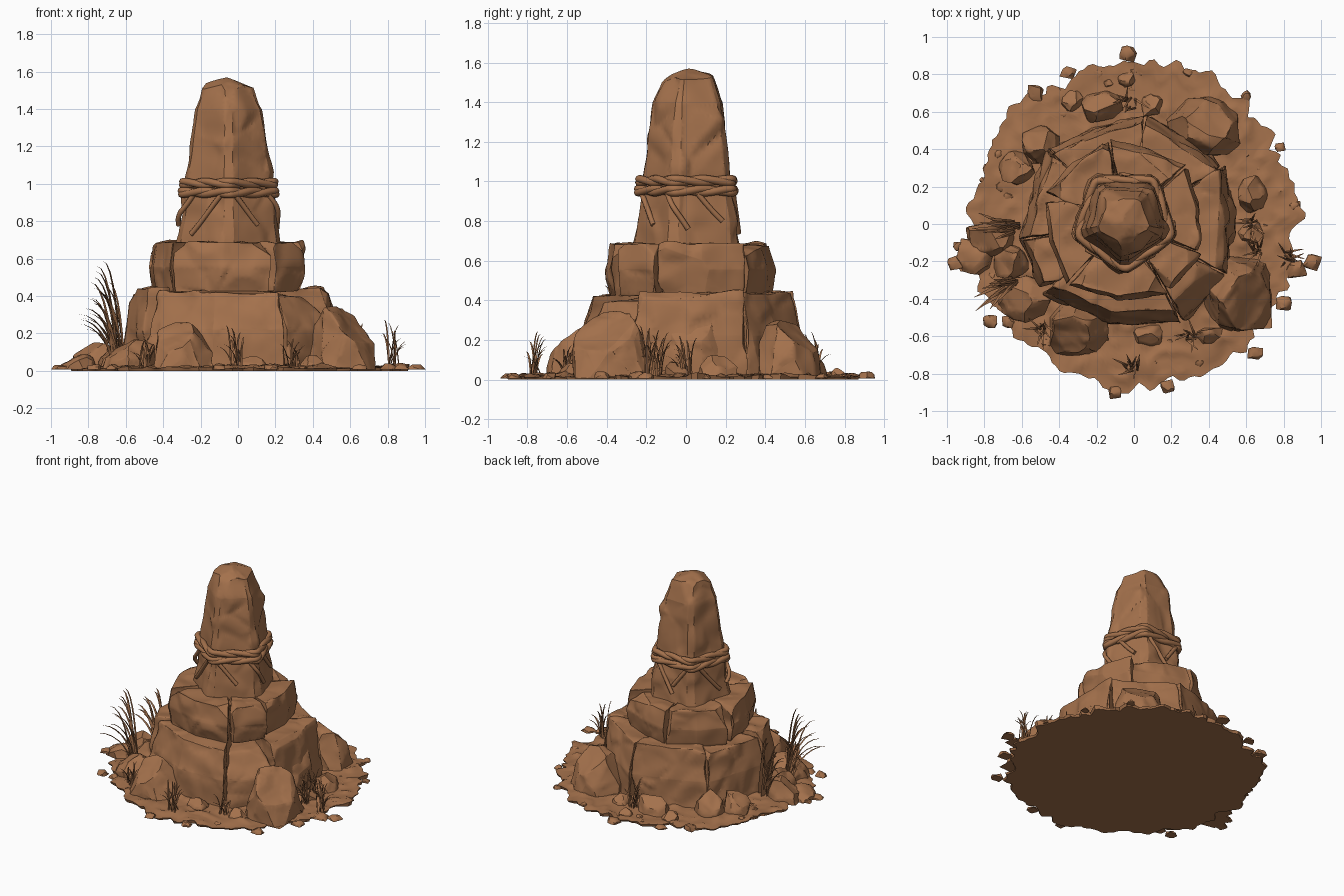
import bpy, bmesh, math, random
from mathutils import Vector, noise

if "Cube" in bpy.data.objects:
    bpy.data.objects.remove(bpy.data.objects["Cube"])

random.seed(11)
CLAY = bpy.data.materials.new("warm brown stone")
CLAY.diffuse_color = (0.37, 0.165, 0.072, 1)
CLAY.use_nodes = True
CLAY.node_tree.nodes["Principled BSDF"].inputs["Base Color"].default_value = CLAY.diffuse_color


def to_object(bm, name, angle=35):
    me = bpy.data.meshes.new(name)
    bm.to_mesh(me)
    bm.free()
    me.materials.append(CLAY)
    me.shade_smooth()
    me.set_sharp_from_angle(angle=math.radians(angle))
    ob = bpy.data.objects.new(name, me)
    bpy.context.collection.objects.link(ob)
    return ob


def hull(points):
    bm = bmesh.new()
    for p in points:
        bm.verts.new(p)
    bmesh.ops.convex_hull(bm, input=bm.verts[:])
    bmesh.ops.delete(bm, geom=[v for v in bm.verts if not v.link_faces], context='VERTS')
    bmesh.ops.dissolve_limit(bm, angle_limit=0.03, verts=bm.verts[:], edges=bm.edges[:])
    return bm


def cut(bm, co, no):
    """Slice a convex solid and close the hole."""
    bmesh.ops.bisect_plane(bm, geom=bm.verts[:] + bm.edges[:] + bm.faces[:],
                           plane_co=co, plane_no=no, clear_outer=True)
    open_edges = [e for e in bm.edges if e.is_boundary]
    if open_edges:
        bmesh.ops.holes_fill(bm, edges=open_edges, sides=0)


def chip(bm, count, low, high):
    """Knock random corners off."""
    for _ in range(count):
        n = Vector((random.uniform(-1, 1), random.uniform(-1, 1), random.uniform(-.5, 1))).normalized()
        top = max(v.co.dot(n) for v in bm.verts)
        cut(bm, n * (top - random.uniform(low, high)), n)


def chisel(bm, bevel=0.012, length=0.032, depth=0.4, scale=5.5, segments=2):
    """Round the edges, refine, then tilt patches of surface like hewn stone."""
    bmesh.ops.bevel(bm, geom=bm.edges[:], offset=bevel, segments=segments, affect='EDGES',
                    profile=0.5, clamp_overlap=True)
    bmesh.ops.remove_doubles(bm, verts=bm.verts[:], dist=0.002)
    bmesh.ops.triangulate(bm, faces=bm.faces[:])
    for _ in range(5):
        long_edges = [e for e in bm.edges if e.calc_length() > length]
        if not long_edges:
            break
        bmesh.ops.subdivide_edges(bm, edges=long_edges, cuts=1)
        bmesh.ops.triangulate(bm, faces=bm.faces[:])
    bmesh.ops.recalc_face_normals(bm, faces=bm.faces[:])
    bm.normal_update()
    moves = []
    for v in bm.verts:
        p = v.co * scale
        dist, cells = noise.voronoi(p)
        blend = min(1, (dist[1] - dist[0]) * 2.2)          # fade out towards patch borders
        c = cells[0]
        d = (p - c).dot(noise.noise_vector(c * 17.3)) / scale * depth * blend
        moves.append(v.normal * (d - 0.005 * (1 - blend) + 0.007 * noise.noise(v.co * 8)))
    for v, m in zip(bm.verts, moves):
        v.co += m
        v.co.z = max(v.co.z, 0.006)


# --- ground patch: irregular polar disc with low bumps ---
def edge_radius(a):
    d = Vector((math.cos(a), math.sin(a), 0))
    return 0.87 + 0.05 * noise.noise(d * 2.3) + 0.06 * noise.noise(d * 6) + 0.05 * noise.noise(d * 14)


bm = bmesh.new()
N, RINGS = 200, 28
rings = []
for k in range(RINGS + 1):
    t = 0.4 + 0.6 * k / RINGS
    ring = []
    for i in range(N):
        a = math.tau * i / N
        r = edge_radius(a) * t
        p = Vector((r * math.cos(a), r * math.sin(a), 0))
        z = 0.012 + 0.03 * (1 - t) + 0.025 * max(0, noise.noise(p * 14)) + 0.022 * max(0, noise.noise(p * 6))
        ring.append(bm.verts.new((p.x, p.y, z)))
    rings.append(ring)
rings.append([bm.verts.new((v.co.x * 0.99, v.co.y * 0.99, 0)) for v in rings[-1]])
for lo, hi in zip(rings, rings[1:]):
    for i in range(N):
        j = (i + 1) % N
        bm.faces.new((lo[i], hi[i], hi[j], lo[j]))
bm.faces.new(rings[0])
bm.faces.new(rings[-1][::-1])
to_object(bm, "ground_patch")


# --- two tiers of wedge blocks ---
def tier(name, centre, bounds, r_bot, r_mid, r_top, z0, z1, drops, shrink):
    for n, a0 in enumerate(bounds):
        a1 = bounds[(n + 1) % len(bounds)]
        if a1 <= a0:
            a1 += 360
        pts = []
        for z, r in ((z0, r_bot), ((z0 + z1) / 2, r_mid), (z1 - drops[n], r_top * shrink[n])):
            pts.append((centre[0], centre[1], z if z < z1 - drops[n] else z1))
            for f, k in ((0.01, 1), (0.5, 0.92), (0.99, 1)):
                a = math.radians(a0 + (a1 - a0) * f)
                pts.append((centre[0] + r * k * math.cos(a), centre[1] + r * k * math.sin(a), z))
        bm = hull(pts)
        chip(bm, 6, 0.01, 0.04)
        chisel(bm, 0.016)
        to_object(bm, f"{name}_{n + 1}")


tier("lower_block", (-0.02, 0.0), [-142, -62, -28, 32, 82, 138, 188],
     0.60, 0.59, 0.565, 0.0, 0.445, [.02, .05, 0, 0.01, 0, .03, 0], [.93, .85, .97, .95, .97, .97, 1])
tier("middle_block", (-0.055, 0.01), [-132, -58, -22, 42, 100, 160],
     0.43, 0.455, 0.43, 0.42, 0.69, [0, 0, 0, 0.01, 0, 0], [1, 1, 1, .97, 1, 1])

# --- five-sided standing stone ---
PC = Vector((-0.05, 0.02, 0))
PROFILE = [(0.62, 0.315), (0.70, 0.305), (0.95, 0.265), (1.1, 0.245), (1.40, 0.203), (1.54, 0.14), (1.9, 0.1)]


def pillar_r(z):
    for (za, ra), (zb, rb) in zip(PROFILE, PROFILE[1:]):
        if z <= zb:
            return ra + (rb - ra) * (z - za) / (zb - za)


def pillar_point(deg, z, out=0.0):
    """Point on the pentagon outline, one corner facing the front."""
    a = math.radians(deg)
    local = math.radians((deg + 90) % 72 - 36)
    r = pillar_r(z) * math.cos(math.radians(36)) / math.cos(local)
    r = min(r, pillar_r(z) * 0.97) + out
    return PC + Vector((r * math.cos(a), r * math.sin(a), z))


for name, levels, chips in (("pillar_foot", (0.62, 0.7, 1.0), 5),
                            ("pillar_shaft", (0.95, 1.1, 1.40, 1.535), 7)):
    pts = [pillar_point(-90 + 72 * k + s, z) for z in levels for k in range(5) for s in (-6, 6)]
    if name == "pillar_shaft":
        pts.append(PC + Vector((0.01, 0.0, 1.575)))
    bm = hull(pts)
    chip(bm, chips, 0.006, 0.02)
    chisel(bm, 0.014, 0.03, 0.36, 5.0)
    to_object(bm, name)


# --- rope wrapping ---
def tube(name, pts, radius, cyclic=False):
    bm = bmesh.new()
    S, n = 8, len(pts)
    loops = []
    for i, p in enumerate(pts):
        a = pts[(i - 1) % n] if cyclic or i else p
        b = pts[(i + 1) % n] if cyclic or i < n - 1 else p
        t = (b - a).normalized()
        out = Vector((p.x - PC.x, p.y - PC.y, 0))
        u = (out - t * out.dot(t)).normalized()
        w = t.cross(u)
        loops.append([bm.verts.new(p + (u * math.cos(q) + w * math.sin(q)) * radius)
                      for q in (math.tau * s / S for s in range(S))])
    for i in range(n if cyclic else n - 1):
        lo, hi = loops[i], loops[(i + 1) % n]
        for s in range(S):
            bm.faces.new((lo[s], lo[(s + 1) % S], hi[(s + 1) % S], hi[s]))
    if not cyclic:
        bm.faces.new(loops[0])
        bm.faces.new(loops[-1])
    bmesh.ops.recalc_face_normals(bm, faces=bm.faces[:])
    to_object(bm, name, 50)


for band, (z, turn) in enumerate(((0.953, 5), (1.003, -5))):
    for strand in range(2):
        path = []
        for i in range(180):
            d = 360 * i / 180
            ph = math.radians(d * turn) + math.pi * strand
            path.append(pillar_point(d, z, 0.006 + 0.006 * math.cos(ph)) + Vector((0, 0, 0.009 * math.sin(ph))))
        tube(f"rope_band_{band + 1}_{strand + 1}", path, 0.02, True)
for k, (d0, d1, z1) in enumerate(((-100, -142, .73), (-82, -50, .78), (-28, -2, .76), (10, 40, .80),
                                  (62, 95, .74), (120, 95, .80), (140, 178, .75), (215, 190, .78))):
    tube(f"rope_diagonal_{k + 1}",
         [pillar_point(d0 + (d1 - d0) * i / 12, 0.94 + (z1 - 0.94) * i / 12, 0.003) for i in range(13)], 0.014)


# --- boulders and pebbles ---
def rock(name, x, y, rx, ry, h, cuts=18, length=0.032, z=0.0, slope=0.0):
    bm = bmesh.new()
    bmesh.ops.create_cube(bm, size=2)
    for _ in range(cuts):
        n = Vector((random.uniform(-1, 1), random.uniform(-1, 1), random.uniform(-0.1, 1))).normalized()
        cut(bm, n * random.uniform(0.92, 1.08), n)
    if slope:                                              # lower the side facing away from the pillar
        n = Vector((x, y, 0)).normalized() * slope + Vector((0, 0, 1))
        n.normalize()
        cut(bm, n * 0.8, n)
    spin = random.uniform(-0.4, 0.4)
    c, s = math.cos(spin), math.sin(spin)
    for v in bm.verts:
        px, py = v.co.x * c - v.co.y * s, v.co.x * s + v.co.y * c
        v.co = Vector((x + px * rx, y + py * ry, z + max(v.co.z, -0.25) * h))
    bmesh.ops.dissolve_limit(bm, angle_limit=0.03, verts=bm.verts[:], edges=bm.edges[:])
    chisel(bm, min(rx, h) * 0.15, length, 0.25, 7)
    to_object(bm, name, 45)


BOULDERS = [(-0.30, -0.55, .16, .15, .26), (0.55, -0.37, .18, .20, .34), (0.37, 0.52, .19, .16, .31),
            (-0.58, -0.40, .13, .12, .17), (-0.76, -0.08, .12, .09, .16), (-0.85, -0.18, .10, .09, .09),
            (-0.66, -0.20, .09, .09, .15), (-0.63, 0.30, .09, .09, .15), (-0.17, 0.63, .11, .08, .14),
            (0.63, 0.16, .08, .09, .13), (0.45, 0.02, .10, .18, .40), (-0.50, 0.42, .10, .10, .18),
            (0.40, -0.60, .07, .05, .08), (0.07, -0.60, .08, .06, .08), (-0.04, 0.77, .05, .04, .06),
            (0.62, -0.05, .07, .06, .09), (-0.33, 0.66, .06, .06, .07), (0.10, 0.64, .06, .06, .08)]
for i, b in enumerate(BOULDERS):
    rock(f"boulder_{i + 1}", *b, slope=0.5)

PEBBLES = [(-0.03, 0.91, .045), (-0.53, 0.70, .045), (-0.35, 0.81, .04), (0.78, 0.41, .03), (0.65, -0.69, .04),
           (0.955, -0.20, .043), (0.86, -0.24, .05), (-0.77, -0.52, .04), (-0.955, -0.21, .043), (-0.10, -0.90, .035),
           (0.18, -0.87, .035), (-0.94, -0.12, .03), (0.60, 0.68, .03), (0.80, -0.42, .04), (0.86, 0.10, .03)]
for i in range(45):
    a, r = random.uniform(0, math.tau), random.uniform(0.62, 0.86)
    PEBBLES.append((r * math.cos(a), r * math.sin(a), random.uniform(.012, .034)))
for i, (x, y, r) in enumerate(PEBBLES):
    rock(f"pebble_{i + 1}", x, y, r, r * random.uniform(.8, 1), r * 0.7, 14, 0.05, 0.008)


# --- grass tufts: tapered, folded blades ---
def tuft(name, x, y, count, height, reach, width, facing=None, spread=180.0):
    bm = bmesh.new()
    for b in range(count):
        f = (b + 0.5) / count                              # tall upright blades first, low arching ones last
        az = math.radians(random.uniform(0, 360) if facing is None else facing + random.uniform(-spread, spread))
        d, side = Vector((math.cos(az), math.sin(az), 0)), Vector((-math.sin(az), math.cos(az), 0))
        h, lean = height * (1.04 - 0.6 * f), reach * (0.35 + 0.65 * f)
        base = Vector((x + random.uniform(-.03, .03), y + random.uniform(-.03, .03), 0.01))
        rows = []
        for i in range(8):
            t = i / 7
            p = base + d * lean * t ** 1.6 + Vector((0, 0, h * math.sin(t * 1.55)))
            w = width * (1 - t) ** 0.7 * (0.7 + 0.6 * t) + 0.0008
            rows.append([bm.verts.new(p + side * w), bm.verts.new(p - d * w * 0.6), bm.verts.new(p - side * w),
                         bm.verts.new(p + d * w * 0.3)])
        for lo, hi in zip(rows, rows[1:]):
            for s in range(4):
                bm.faces.new((lo[s], lo[(s + 1) % 4], hi[(s + 1) % 4], hi[s]))
    bmesh.ops.recalc_face_normals(bm, faces=bm.faces[:])
    to_object(bm, name, 50)


tuft("tall_grass_front", -0.65, -0.31, 12, 0.57, 0.24, 0.017, 200, 35)
tuft("tall_grass_left", -0.64, -0.02, 10, 0.46, 0.22, 0.016, 175, 35)
for i, (x, y, h) in enumerate(((-0.02, 0.65, .23), (0.63, 0.0, .21), (0.66, -0.15, .24), (0.83, -0.18, .26),
                               (-0.01, -0.76, .23), (-0.50, -0.56, .17), (0.30, -0.60, .16))):
    tuft(f"small_grass_{i + 1}", x, y, 11, h, 0.10, 0.008)
